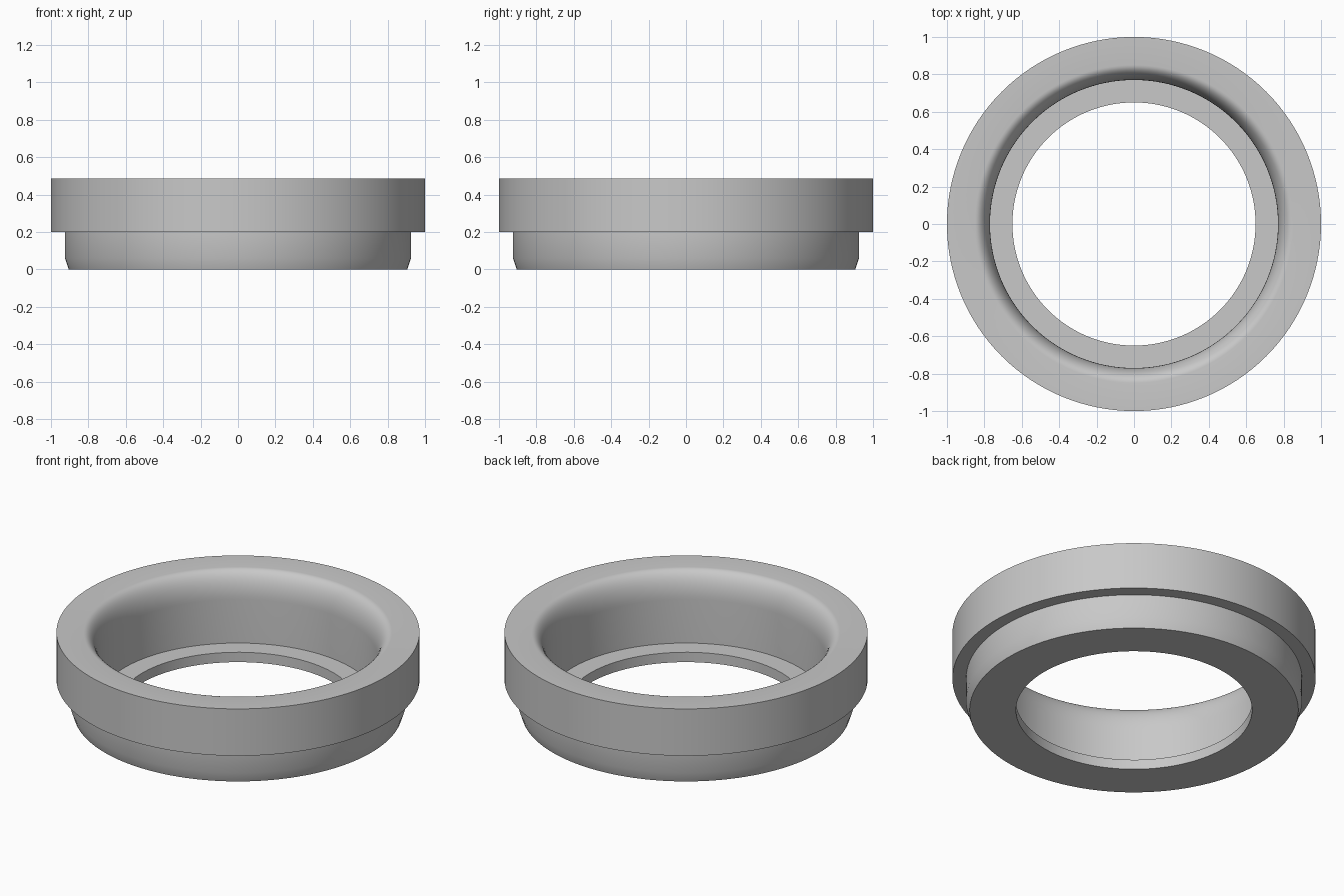
import bpy, bmesh, math

SEGMENTS = 128

if "Cube" in bpy.data.objects:
    bpy.data.objects.remove(bpy.data.objects["Cube"], do_unlink=True)

# Plain grey material
grey = bpy.data.materials.new("plain grey")
grey.use_nodes = True
colour = (0.58, 0.58, 0.58, 1)
grey.diffuse_color = colour
grey.node_tree.nodes["Principled BSDF"].inputs["Base Color"].default_value = colour

# Cross-section (radius, height): outside going up, with stepped and chamfered base
profile = [(0.65, 0), (0.905, 0), (0.925, 0.06), (0.925, 0.2), (1, 0.2), (1, 0.485)]

# Rounded flare from the top rim down into the bore
FLARE_STEPS = 12
for i in range(FLARE_STEPS + 1):
    a = math.pi / 2 * (1 - i / FLARE_STEPS)
    profile.append((0.85 - 0.08 * math.cos(a), 0.325 + 0.16 * math.sin(a)))

# Inner ledge
profile += [(0.77, 0.06), (0.65, 0.06)]

# Revolve the closed section about z
bm = bmesh.new()
verts = [bm.verts.new((r, 0, z)) for r, z in profile]
edges = [bm.edges.new((v, verts[i - 1])) for i, v in enumerate(verts)]
bmesh.ops.spin(bm, geom=verts + edges, cent=(0, 0, 0), axis=(0, 0, 1),
               angle=math.tau, steps=SEGMENTS)
bmesh.ops.remove_doubles(bm, verts=bm.verts[:], dist=0.0001)
bmesh.ops.recalc_face_normals(bm, faces=bm.faces[:])

mesh = bpy.data.meshes.new("stepped_ring")
bm.to_mesh(mesh)
bm.free()
mesh.materials.append(grey)
ring = bpy.data.objects.new("stepped_ring", mesh)
bpy.context.collection.objects.link(ring)

# Smooth curved walls, crisp rims
bpy.ops.object.select_all(action="DESELECT")
ring.select_set(True)
bpy.context.view_layer.objects.active = ring
bpy.ops.object.shade_smooth_by_angle(angle=math.radians(30))
